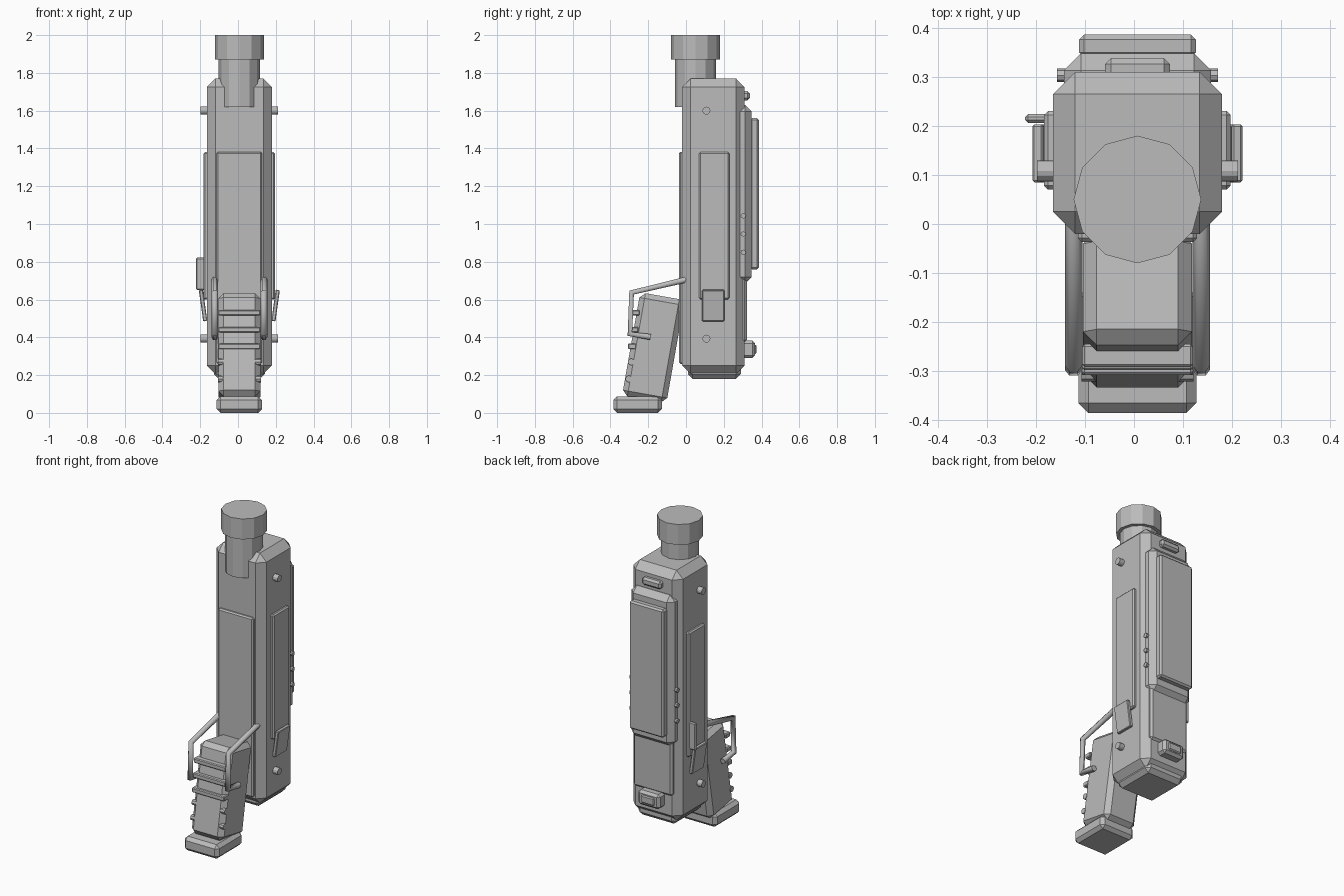
import bpy, bmesh, math
from mathutils import Matrix, Vector

if "Cube" in bpy.data.objects:
    bpy.data.objects.remove(bpy.data.objects["Cube"])

CX = 0.007  # centre line of the symmetric parts
grey = bpy.data.materials.new("gunmetal grey")
grey.diffuse_color = (0.5, 0.5, 0.5, 1)
grey.use_nodes = True
grey.node_tree.nodes["Principled BSDF"].inputs["Base Color"].default_value = grey.diffuse_color


def finish(name, bm):
    me = bpy.data.meshes.new(name)
    bm.to_mesh(me)
    bm.free()
    me.materials.append(grey)
    ob = bpy.data.objects.new(name, me)
    bpy.context.collection.objects.link(ob)
    return ob


def box(name, x, y, z, bevel=0.0, rot=None):
    """Chamfered box from (min, max) ranges, optionally turned about its centre."""
    bm = bmesh.new()
    bmesh.ops.create_cube(bm, size=1)
    size = [r[1] - r[0] for r in (x, y, z)]
    mid = Vector([(r[0] + r[1]) / 2 for r in (x, y, z)])
    bmesh.ops.scale(bm, vec=size, verts=bm.verts)
    if bevel:
        bmesh.ops.bevel(bm, geom=bm.edges[:], offset=bevel, segments=1,
                        profile=0.5, affect='EDGES')
    if rot:
        bmesh.ops.rotate(bm, matrix=Matrix.Rotation(math.radians(rot[0]), 3, rot[1]),
                         verts=bm.verts)
    bmesh.ops.translate(bm, vec=mid, verts=bm.verts)
    return finish(name, bm)


def cyl(name, centre, r, length, axis='Z', sides=12):
    bm = bmesh.new()
    bmesh.ops.create_cone(bm, cap_ends=True, segments=sides, radius1=r, radius2=r, depth=length)
    if axis == 'X':
        bmesh.ops.rotate(bm, matrix=Matrix.Rotation(math.pi / 2, 3, 'Y'), verts=bm.verts)
    bmesh.ops.translate(bm, vec=Vector(centre), verts=bm.verts)
    return finish(name, bm)


def wide(h):
    return (CX - h, CX + h)


# Main body and its foot
box("body", wide(0.172), (-0.02, 0.31), (0.205, 1.77), 0.045)
box("body_foot", wide(0.135), (0.01, 0.29), (0.18, 0.26), 0.025)

# Barrel and muzzle cap
cyl("barrel", (CX, 0.05, 1.755), 0.109, 0.27)
cyl("muzzle_cap", (CX, 0.05, 1.936), 0.13, 0.128)

# Front and rear panels
box("front_panel", wide(0.121), (-0.037, 0.0), (0.26, 1.382), 0.008)
box("rear_panel", wide(0.15), (0.25, 0.348), (0.685, 1.63), 0.035)
box("rear_plate", wide(0.119), (0.34, 0.386), (0.76, 1.56), 0.01)
box("rear_lower_panel", wide(0.135), (0.27, 0.322), (0.375, 0.72), 0.012)
box("rear_top_bar", wide(0.066), (0.29, 0.338), (1.655, 1.703), 0.012)
box("rear_latch", wide(0.075), (0.28, 0.366), (0.29, 0.382), 0.015)
box("rear_latch_button", wide(0.045), (0.34, 0.374), (0.312, 0.36), 0.006)

# Side parts, mirrored
for s, side in ((-1, "left"), (1, "right")):
    def span(a, b):
        return tuple(sorted((CX + s * a, CX + s * b)))

    box("side_panel_" + side, span(0.16, 0.19), (0.07, 0.23), (0.6, 1.38), 0.008)
    box("side_tab_" + side, span(0.181, 0.203), (0.085, 0.203), (0.485, 0.652),
        0.004, (s * 8, 'Y'))
    for z in (0.393, 1.6):
        cyl("pin_" + side, (CX + s * 0.18, 0.108, z), 0.021, 0.05, 'X')
    for z in (0.85, 0.947, 1.043):
        cyl("rear_stud_" + side, (CX + s * 0.15, 0.303, z), 0.014, 0.028, 'X', 8)
    for z, y in ((0.27, -0.29), (0.18, -0.303)):
        cyl("grip_stud_" + side, (CX + s * 0.095, y, z), 0.018, 0.038, 'X', 8)

    # Bent guard rod
    cu = bpy.data.curves.new("guard_path", 'CURVE')
    cu.dimensions = '3D'
    cu.bevel_depth = 0.018
    cu.bevel_resolution = 1
    cu.use_fill_caps = True
    path = [(0.0, 0.705), (-0.288, 0.637), (-0.297, 0.418), (-0.188, 0.402)]
    sp = cu.splines.new('POLY')
    sp.points.add(len(path) - 1)
    for p, (y, z) in zip(sp.points, path):
        p.co = (CX + s * 0.13, y, z, 1)
    tmp = bpy.data.objects.new("guard_path", cu)
    bpy.context.collection.objects.link(tmp)
    bpy.context.view_layer.update()
    me = bpy.data.meshes.new_from_object(tmp.evaluated_get(bpy.context.evaluated_depsgraph_get()))
    bpy.data.objects.remove(tmp)
    me.materials.clear()
    me.materials.append(grey)
    rod = bpy.data.objects.new("guard_rod_" + side, me)
    bpy.context.collection.objects.link(rod)

# Catch on the left side only
box("slide_catch", (-0.222, -0.17), (0.206, 0.224), (0.65, 0.822), 0.006)

# Leaning grip, its base and the cross bars
box("grip", wide(0.111), (-0.292, -0.054), (0.068, 0.622), 0.028, (-10, 'X'))
box("grip_base", wide(0.12), (-0.385, -0.128), (0.0, 0.088), 0.02)
for z, y in ((0.53, -0.275), (0.44, -0.282), (0.352, -0.292)):
    box("grip_bar", wide(0.113), (y - 0.016, y + 0.03), (z - 0.015, z + 0.015), 0.005)
